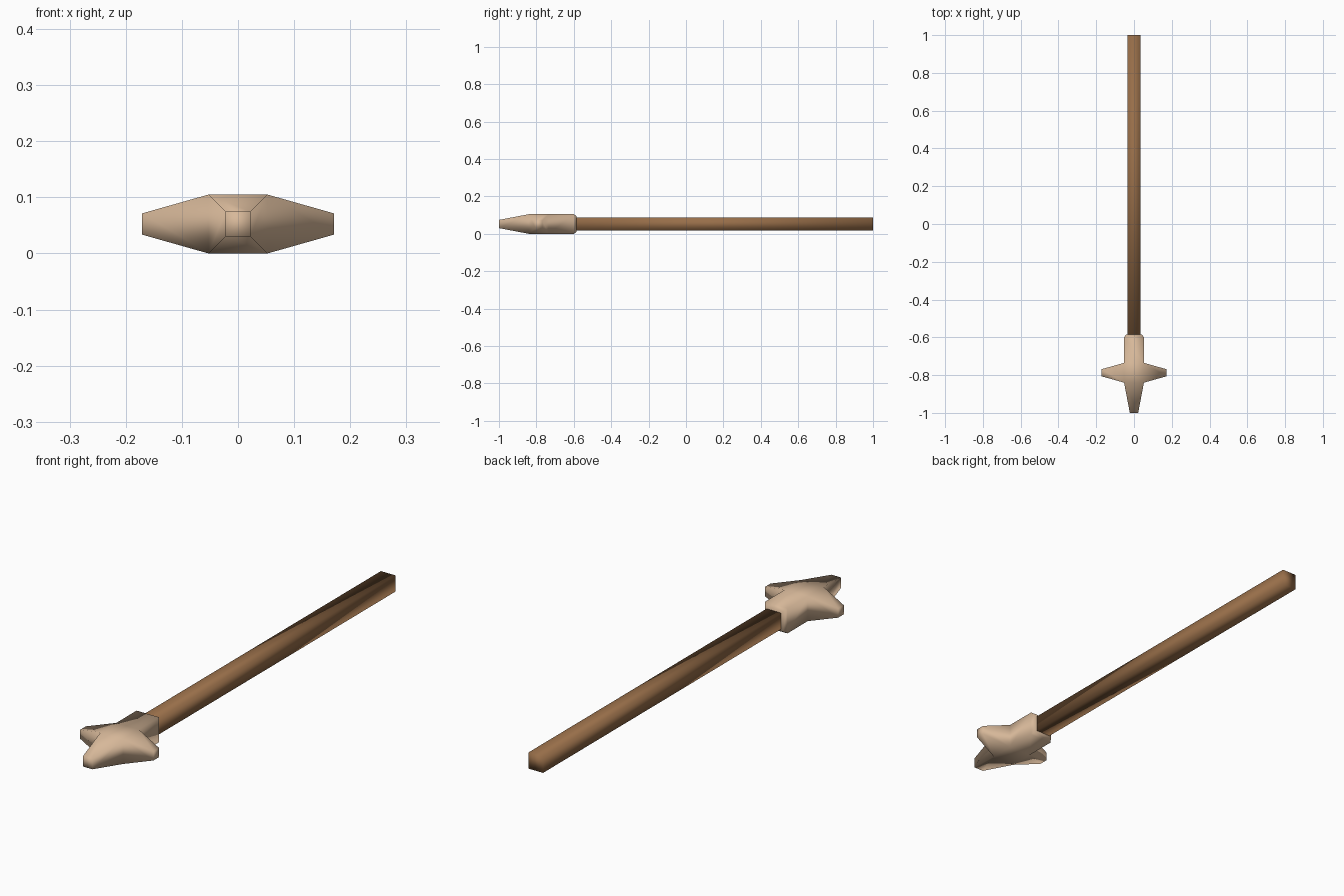
import bpy, bmesh
from mathutils import Vector

if "Cube" in bpy.data.objects:
    bpy.data.objects.remove(bpy.data.objects["Cube"])

CZ = 0.0525  # height of the centre line


def material(name, rgb):
    m = bpy.data.materials.new(name)
    m.diffuse_color = (*rgb, 1)
    m.use_nodes = True
    m.node_tree.nodes["Principled BSDF"].inputs["Base Color"].default_value = m.diffuse_color
    return m


def ring(bm, y, h):
    return [bm.verts.new((sx * h, y, CZ + sz * h))
            for sx, sz in ((-1, -1), (1, -1), (1, 1), (-1, 1))]


def loft(bm, sections):
    """Square tube through (y, half width) sections, closed at both ends."""
    rings = [ring(bm, y, h) for y, h in sections]
    for a, b in zip(rings, rings[1:]):
        for i in range(4):
            j = (i + 1) % 4
            bm.faces.new((a[i], a[j], b[j], b[i]))
    bm.faces.new(rings[0])
    bm.faces.new(rings[-1][::-1])


def finish(bm, name, mat):
    bmesh.ops.recalc_face_normals(bm, faces=bm.faces[:])
    for f in bm.faces:
        f.smooth = True
    me = bpy.data.meshes.new(name)
    bm.to_mesh(me)
    bm.free()
    me.materials.append(mat)
    ob = bpy.data.objects.new(name, me)
    bpy.context.collection.objects.link(ob)


# Wooden handle: smooth-shaded square bar
bm = bmesh.new()
loft(bm, [(-0.62, 0.034), (1.0, 0.034)])
finish(bm, "handle", material("brown wood", (0.31, 0.155, 0.066)))

# Head: socket with a tapered front prong
bm = bmesh.new()
loft(bm, [(-1.0, 0.022), (-0.84, 0.0525), (-0.735, 0.0525),
          (-0.60, 0.0525), (-0.585, 0.042)])

# Side prongs extruded from the left and right faces of the middle section
bm.normal_update()
sides = [f for f in bm.faces
         if abs(f.calc_center_median().y + 0.7875) < 0.01
         and abs(f.calc_center_median().x) > 0.05]
for f in sides:
    s = 1 if f.calc_center_median().x > 0 else -1
    tip = bmesh.ops.extrude_discrete_faces(bm, faces=[f])["faces"][0]
    for v in tip.verts:
        v.co = Vector((s * 0.171, -0.7875 + (v.co.y + 0.7875) * 0.36,
                       CZ + (v.co.z - CZ) * 0.36))
bmesh.ops.remove_doubles(bm, verts=bm.verts[:], dist=1e-5)
finish(bm, "pronged_head", material("pale tan", (0.68, 0.48, 0.32)))
